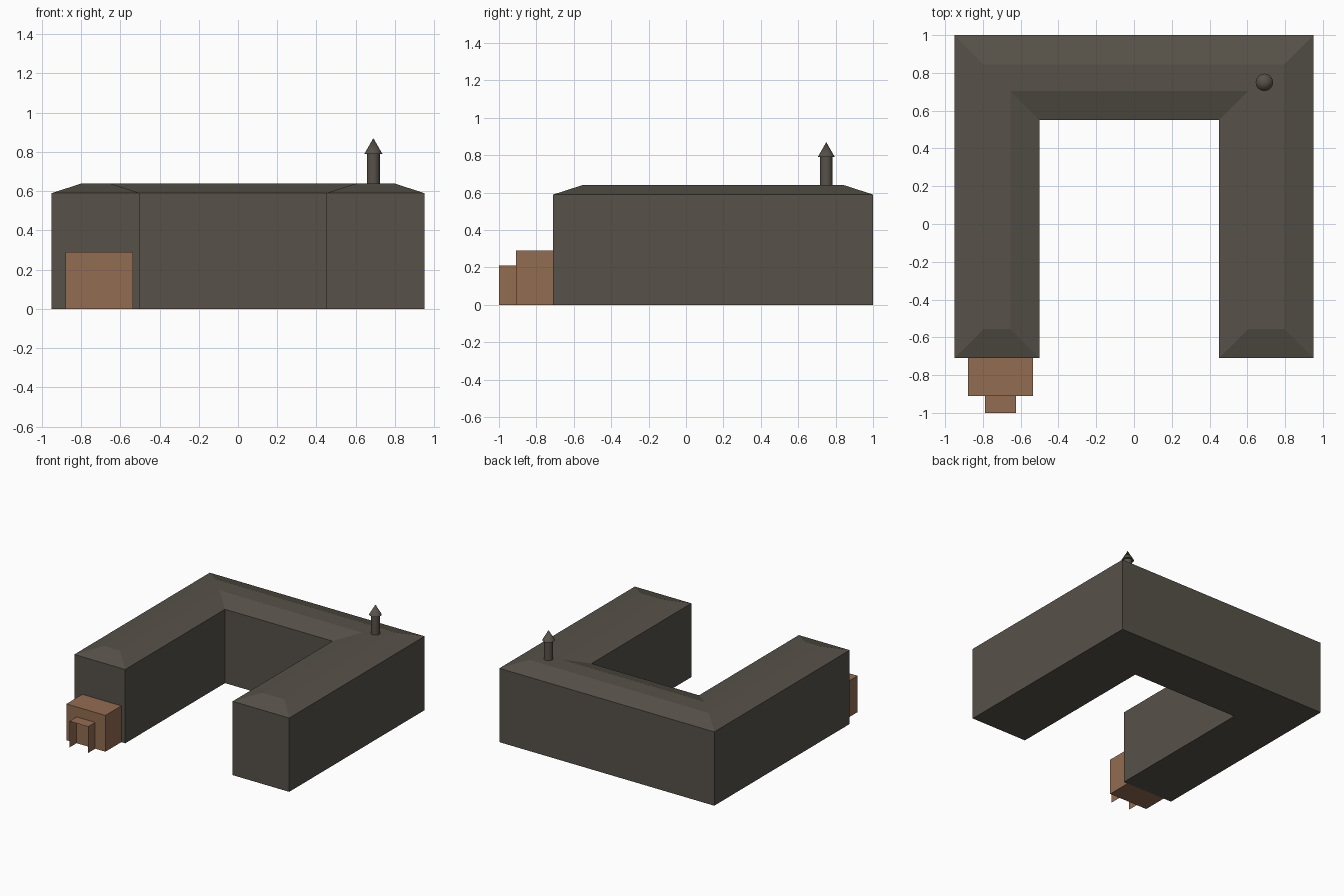
import bpy, bmesh, math
from mathutils import Matrix

if "Cube" in bpy.data.objects:
    bpy.data.objects.remove(bpy.data.objects["Cube"])


def material(name, rgb):
    m = bpy.data.materials.new(name)
    m.diffuse_color = (*rgb, 1)
    m.use_nodes = True
    m.node_tree.nodes["Principled BSDF"].inputs["Base Color"].default_value = m.diffuse_color
    return m


STONE = material("dark_stone", (0.095, 0.084, 0.067))
BROWN = material("porch_brown", (0.29, 0.15, 0.085))


def finish(name, bm, mat):
    bmesh.ops.recalc_face_normals(bm, faces=bm.faces)
    me = bpy.data.meshes.new(name)
    bm.to_mesh(me)
    bm.free()
    me.materials.append(mat)
    ob = bpy.data.objects.new(name, me)
    bpy.context.collection.objects.link(ob)
    return ob


def u_outline(d):
    """U-shaped plan, shrunk inwards by d."""
    xo, f, b = 0.95 - d, -0.71 + d, 1.0 - d
    il, ir, ib = -0.5 - d, 0.45 + d, 0.55 + d
    return [(-xo, f), (il, f), (il, ib), (ir, ib), (ir, f), (xo, f), (xo, b), (-xo, b)]


# U-shaped building: walls, sloped roof border, flat roof top
bm = bmesh.new()
rings = [[bm.verts.new((x, y, z)) for x, y in u_outline(d)]
         for d, z in ((0, 0), (0, 0.59), (0.155, 0.64))]
for lo, hi in zip(rings, rings[1:]):
    for i in range(8):
        j = (i + 1) % 8
        bm.faces.new((lo[i], lo[j], hi[j], hi[i]))
# caps split into left wing, back wing and right wing
for r in (rings[0], rings[2]):
    for ids in ((0, 1, 2, 7), (2, 3, 6, 7), (3, 4, 5, 6)):
        bm.faces.new([r[i] for i in ids])
finish("main_building", bm, STONE)


# Chimney shaft and pointed cap
def cone(name, r1, r2, z0, z1, mat, sides=16):
    bm = bmesh.new()
    bmesh.ops.create_cone(bm, cap_ends=True, segments=sides, radius1=r1, radius2=r2,
                          depth=z1 - z0,
                          matrix=Matrix.Translation((0.69, 0.75, (z0 + z1) / 2)))
    ob = finish(name, bm, mat)
    bpy.context.view_layer.objects.active = ob
    ob.select_set(True)
    bpy.ops.object.shade_smooth_by_angle(angle=math.radians(30))
    ob.select_set(False)


cone("chimney_shaft", 0.033, 0.033, 0.63, 0.79, STONE)
cone("chimney_cap", 0.046, 0.0, 0.79, 0.87, STONE)

# Porch block on the end of the left wing
bm = bmesh.new()
bmesh.ops.create_cube(bm, size=1, matrix=Matrix.Translation((-0.7075, -0.81, 0.145))
                      @ Matrix.Diagonal((0.345, 0.2, 0.29, 1)))
finish("porch", bm, BROWN)

# Door surround: thin side sheets and a flat top, open at the front
bm = bmesh.new()
profile = [(-0.79, 0), (-0.79, 0.21), (-0.625, 0.21), (-0.625, 0)]
front, back = [[bm.verts.new((x, y, z)) for x, z in profile] for y in (-1.0, -0.91)]
for i in range(3):
    bm.faces.new((front[i], front[i + 1], back[i + 1], back[i]))
finish("door_surround", bm, BROWN)
